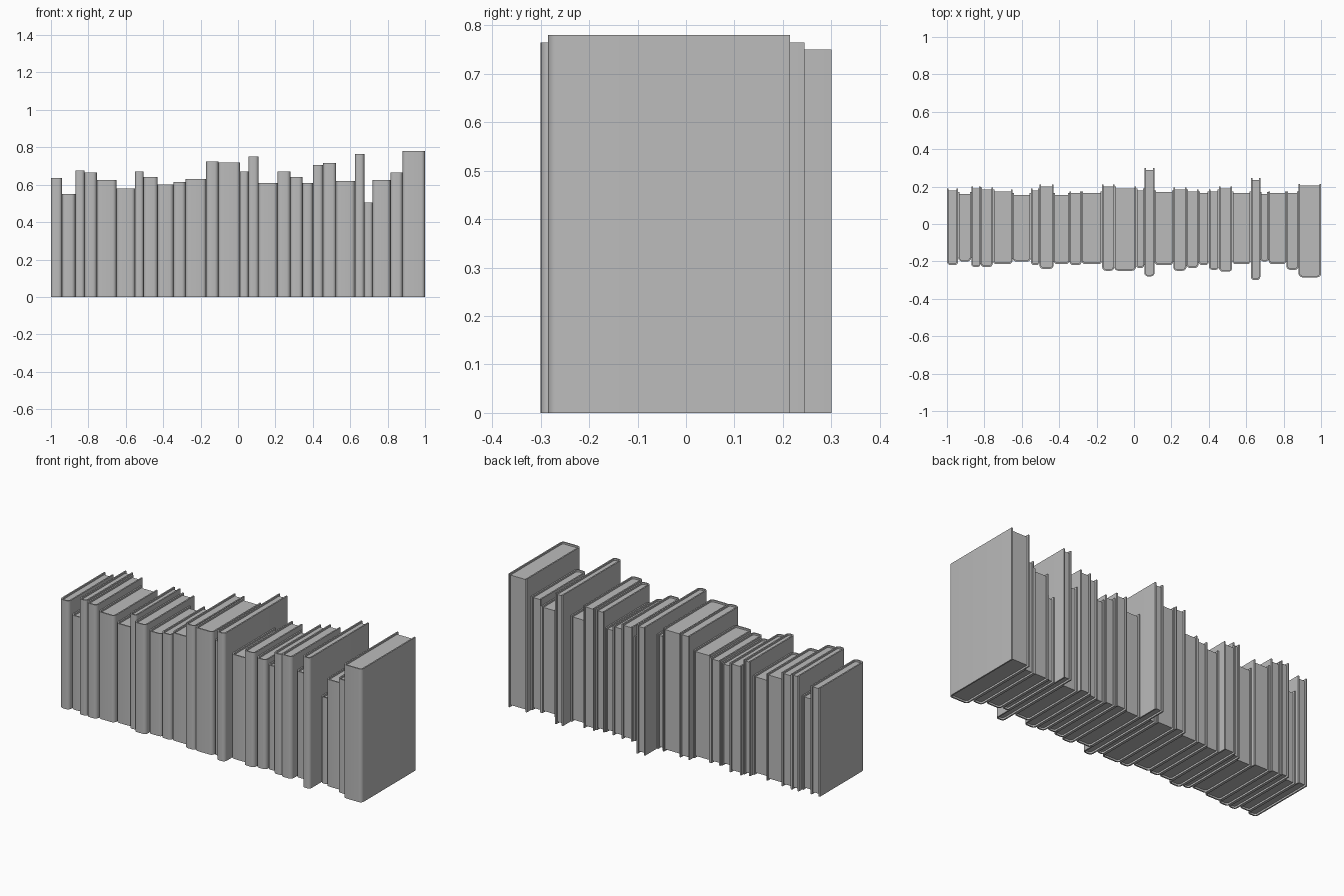
import bpy, bmesh
from math import sin, cos, pi

cube = bpy.data.objects.get("Cube")
if cube:
    bpy.data.objects.remove(cube)

grey = bpy.data.materials.new("book_grey")
grey.use_nodes = True
colour = (0.5, 0.5, 0.5, 1)
grey.diffuse_color = colour
grey.node_tree.nodes["Principled BSDF"].inputs["Base Color"].default_value = colour

BOARD = 0.008    # cover thickness
RECESS = 0.010   # how far the pages sit inside the cover


def prism(name, outline, z0, z1):
    """Extrude a closed outline upward into a solid."""
    bm = bmesh.new()
    base = bm.faces.new([bm.verts.new((x, y, z0)) for x, y in outline])
    top = bmesh.ops.extrude_face_region(bm, geom=[base])["geom"]
    bmesh.ops.translate(bm, vec=(0, 0, z1 - z0),
                        verts=[v for v in top if isinstance(v, bmesh.types.BMVert)])
    bmesh.ops.recalc_face_normals(bm, faces=bm.faces)
    mesh = bpy.data.meshes.new(name)
    bm.to_mesh(mesh)
    bm.free()
    mesh.materials.append(grey)
    obj = bpy.data.objects.new(name, mesh)
    bpy.context.collection.objects.link(obj)
    bpy.ops.object.select_all(action="DESELECT")
    obj.select_set(True)
    bpy.context.view_layer.objects.active = obj
    bpy.ops.object.shade_smooth_by_angle(angle=pi / 6)
    return obj


def spine_curve(x0, x1, front, r, steps=5):
    """Rounded spine corners, from the left board to the right board."""
    pts = []
    for cx, start in ((x0 + r, pi), (x1 - r, 1.5 * pi)):
        for i in range(steps + 1):
            a = start + i * pi / 2 / steps
            pts.append((cx + r * cos(a), front + r + r * sin(a)))
    return pts


def book(number, x0, x1, front, back, height):
    # U-shaped cover: two boards joined by a rounded spine
    r = min(0.02, (x1 - x0) * 0.35)
    outer = spine_curve(x0, x1, front, r)
    inner = spine_curve(x0 + BOARD, x1 - BOARD, front + BOARD, r - BOARD)
    cover = [(x0, back)] + outer + [(x1, back), (x1 - BOARD, back)]
    cover += inner[::-1] + [(x0 + BOARD, back)]
    prism(f"book_cover_{number}", cover, 0, height)
    # page block, set in at the top, bottom and back
    edge = back - RECESS
    pages = [(x0 + BOARD, edge)] + inner + [(x1 - BOARD, edge)]
    prism(f"book_pages_{number}", pages, RECESS, height - RECESS)


# Right edge, front, back and height of each book along the row
BOOKS = [
    (-.94, -.22, .19, .635), (-.87, -.2, .17, .55), (-.82, -.23, .2, .675),
    (-.755, -.23, .195, .665), (-.65, -.215, .185, .625), (-.55, -.2, .165, .58),
    (-.505, -.22, .19, .67), (-.43, -.24, .21, .64), (-.345, -.215, .165, .6),
    (-.28, -.22, .175, .615), (-.17, -.215, .175, .63), (-.105, -.25, .21, .725),
    (.01, -.25, .2, .72), (.055, -.235, .19, .67), (.11, -.28, .3, .75),
    (.21, -.22, .18, .61), (.28, -.25, .195, .67), (.345, -.235, .185, .64),
    (.4, -.22, .175, .61), (.455, -.245, .185, .705), (.525, -.255, .2, .715),
    (.625, -.215, .175, .62), (.675, -.3, .245, .765), (.72, -.2, .17, .505),
    (.815, -.215, .175, .625), (.88, -.245, .175, .665), (1, -.285, .215, .78),
]

left = -1
for n, (right, front, back, height) in enumerate(BOOKS, 1):
    book(n, left, right, front, back, height)
    left = right
